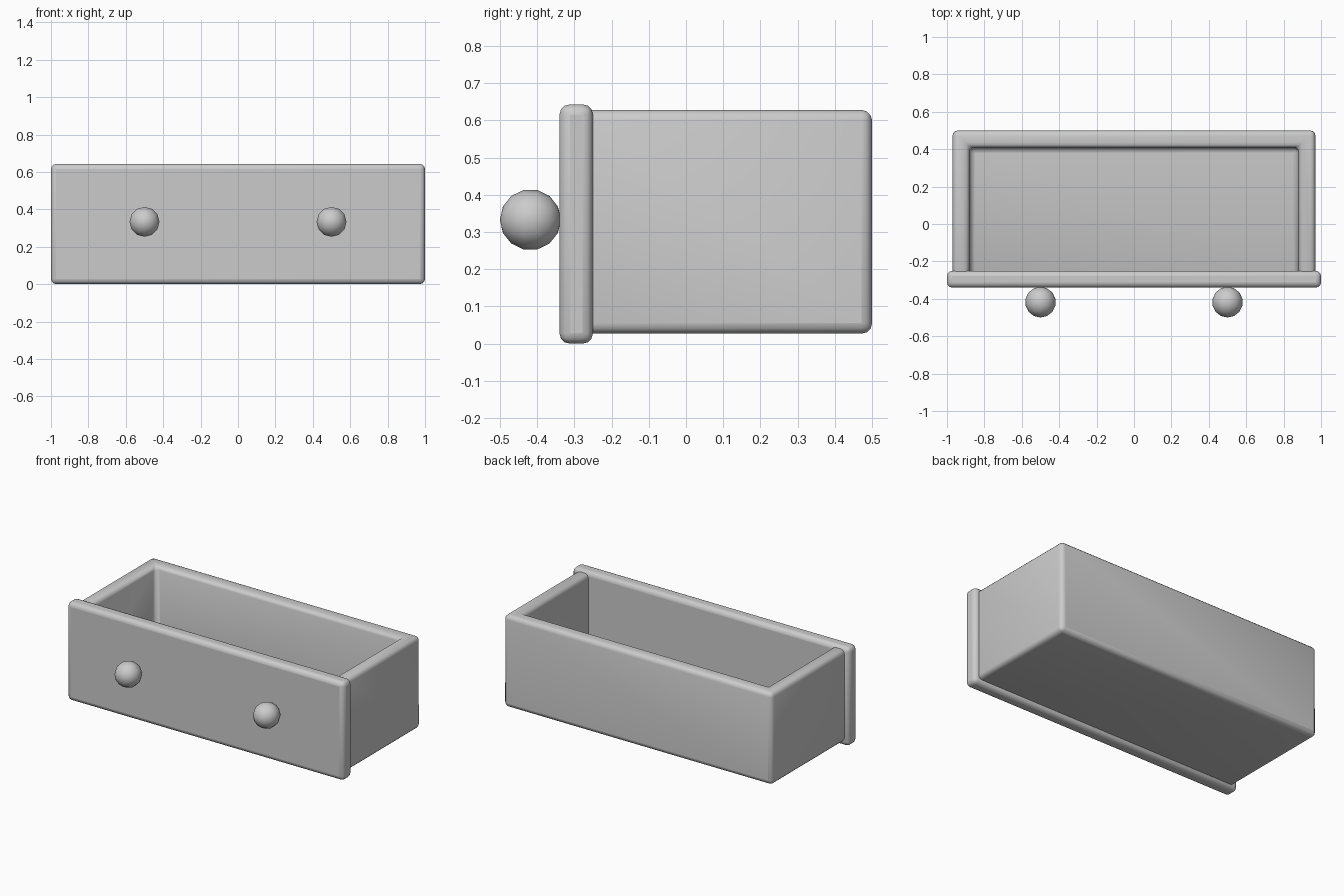
import bpy, bmesh, math

if "Cube" in bpy.data.objects:
    bpy.data.objects.remove(bpy.data.objects["Cube"])


def make_object(name, bm):
    mesh = bpy.data.meshes.new(name)
    bmesh.ops.recalc_face_normals(bm, faces=bm.faces)
    bm.to_mesh(mesh)
    bm.free()
    obj = bpy.data.objects.new(name, mesh)
    bpy.context.collection.objects.link(obj)
    bpy.ops.object.select_all(action='DESELECT')
    obj.select_set(True)
    bpy.context.view_layer.objects.active = obj
    return obj


def cuboid(x0, x1, y0, y1, z0, z1):
    bm = bmesh.new()
    bmesh.ops.create_cube(bm, size=1)
    for v in bm.verts:
        v.co = (x1 if v.co.x > 0 else x0,
                y1 if v.co.y > 0 else y0,
                z1 if v.co.z > 0 else z0)
    return bm


def soften(obj, width):
    bevel = obj.modifiers.new("rounded_edges", 'BEVEL')
    bevel.width = width
    bevel.segments = 3
    bevel.limit_method = 'ANGLE'
    bevel.angle_limit = math.radians(30)
    bpy.ops.object.shade_smooth_by_angle(angle=math.radians(40))
    for m in list(obj.modifiers):
        bpy.ops.object.modifier_apply(modifier=m.name)
    bpy.ops.object.shade_smooth_by_angle(angle=math.radians(40))


# Front panel
panel = make_object("front_panel", cuboid(-1, 1, -0.34, -0.25, 0, 0.643))
soften(panel, 0.028)

# Tray: floor, back and two sides, open at the top and behind the panel
bm = cuboid(-0.97, 0.97, -0.28, 0.5, 0.027, 0.628)
bm.normal_update()
bmesh.ops.delete(bm, geom=[f for f in bm.faces
                           if f.normal.z > 0.5 or f.normal.y < -0.5], context='FACES')
# bottom face points down, so thickness grows inward
tray = make_object("drawer_tray", bm)
down = next(p for p in tray.data.polygons if abs(p.normal.z) > 0.5).normal.z < 0
solid = tray.modifiers.new("thickness", 'SOLIDIFY')
solid.thickness = 0.09
solid.offset = -1 if down else 1
solid.use_even_offset = True
soften(tray, 0.028)

# Pair of round knobs, poles pointing forward
for name, x in (("left_knob", -0.5), ("right_knob", 0.5)):
    bm = bmesh.new()
    bmesh.ops.create_uvsphere(bm, u_segments=12, v_segments=7, radius=0.082)
    knob = make_object(name, bm)
    knob.rotation_euler.x = math.pi / 2
    knob.location = (x, -0.418, 0.333)
    bpy.ops.object.shade_smooth()
